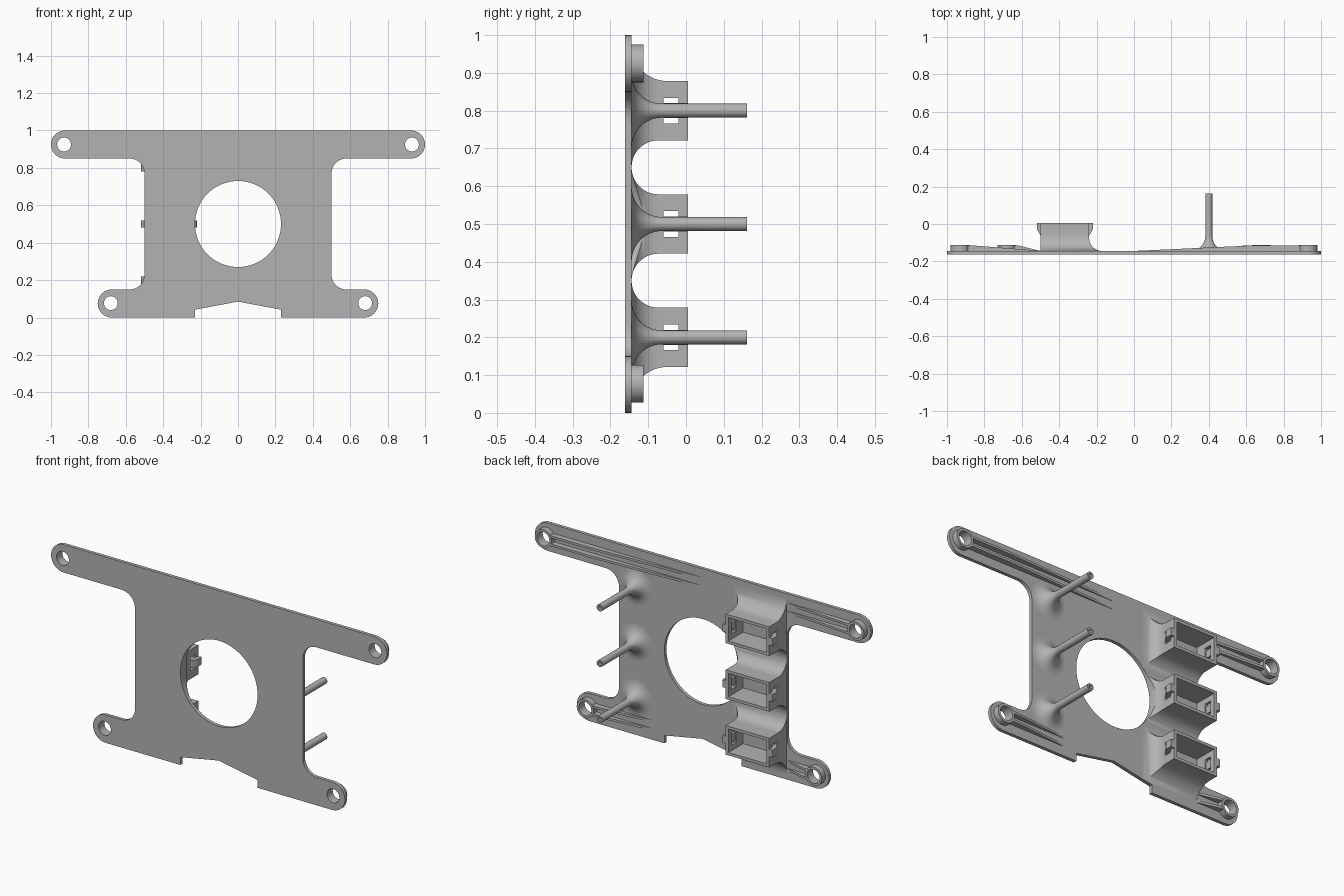
import bpy, bmesh
from math import sin, cos, pi, radians, sqrt

if "Cube" in bpy.data.objects:
    bpy.data.objects.remove(bpy.data.objects["Cube"], do_unlink=True)

BACK = -0.144          # rear face of the plate
BURIED = BACK - 0.004  # parts start slightly inside the plate
MOUTH = 0.005          # open end of the housings

grey = bpy.data.materials.new("plain_grey")
grey.use_nodes = True
grey.diffuse_color = (0.45, 0.45, 0.45, 1)
grey.node_tree.nodes["Principled BSDF"].inputs["Base Color"].default_value = (0.45, 0.45, 0.45, 1)


def select(ob):
    bpy.ops.object.select_all(action='DESELECT')
    ob.select_set(True)
    bpy.context.view_layer.objects.active = ob


def finish(name, bm, smooth=False):
    bmesh.ops.remove_doubles(bm, verts=bm.verts, dist=0.0001)
    bmesh.ops.recalc_face_normals(bm, faces=bm.faces)
    me = bpy.data.meshes.new(name)
    bm.to_mesh(me)
    bm.free()
    me.materials.append(grey)
    ob = bpy.data.objects.new(name, me)
    bpy.context.collection.objects.link(ob)
    if smooth:
        select(ob)
        bpy.ops.object.shade_smooth_by_angle(angle=radians(35))
    return ob


def arc(cx, cz, r, a0, a1, n=12):
    return [(cx + r * cos(radians(a0 + (a1 - a0) * i / n)),
             cz + r * sin(radians(a0 + (a1 - a0) * i / n))) for i in range(n + 1)]


def loft(bm, rings, caps=True, closed=False):
    rows = [[bm.verts.new(p) for p in ring] for ring in rings]
    pairs = list(zip(rows, rows[1:])) + ([(rows[-1], rows[0])] if closed else [])
    for a, b in pairs:
        for i in range(len(a)):
            j = (i + 1) % len(a)
            bm.faces.new((a[i], a[j], b[j], b[i]))
    if caps and not closed:
        bm.faces.new(rows[0])
        bm.faces.new(rows[-1])


def lathe(name, x, z, profile, closed=False, n=32):
    # Revolve (radius, y) points about an axis running front to back
    bm = bmesh.new()
    loft(bm, [[(x + r * cos(2 * pi * i / n), y, z + r * sin(2 * pi * i / n))
               for i in range(n)] for r, y in profile], closed=closed)
    return finish(name, bm, True)


def prism(name, pts, z0, z1):
    bm = bmesh.new()
    loft(bm, [[(x, y, z) for x, y in pts] for z in (z0, z1)])
    return finish(name, bm)


def box(name, x0, x1, y0, y1, z0, z1):
    return prism(name, [(x0, y0), (x1, y0), (x1, y1), (x0, y1)], z0, z1)


def sheet(name, loops, y0, y1):
    # Filled outline with holes, extruded from y0 to y1
    cu = bpy.data.curves.new(name, 'CURVE')
    cu.dimensions, cu.fill_mode, cu.extrude = '2D', 'BOTH', (y1 - y0) / 2
    for loop in loops:
        sp = cu.splines.new('POLY')
        sp.points.add(len(loop) - 1)
        for p, (x, z) in zip(sp.points, loop):
            p.co = (x, z, 0, 1)
        sp.use_cyclic_u = True
    ob = bpy.data.objects.new(name, cu)
    bpy.context.collection.objects.link(ob)
    select(ob)
    bpy.ops.object.convert(target='MESH')
    ob = bpy.context.object
    bm = bmesh.new()
    bm.from_mesh(ob.data)
    for v in bm.verts:
        x, z, d = v.co
        v.co = (x, (y0 + y1) / 2 - d, z)
    bpy.data.objects.remove(ob, do_unlink=True)
    return finish(name, bm, True)


def boolean(ob, cutter, op):
    m = ob.modifiers.new(op, 'BOOLEAN')
    m.operation, m.object, m.solver = op, cutter, 'EXACT'
    select(ob)
    bpy.ops.object.modifier_apply(modifier=m.name)


# Mounting plate: half outline from the notch peak round to the top, then mirrored
half = [(0, 0.085), (0.23, 0.042), (0.23, 0)]
half += arc(0.675, 0.075, 0.075, -90, 90, 20)
half += arc(0.58, 0.23, 0.08, 270, 180)
half += arc(0.58, 0.77, 0.08, 180, 90)
half += arc(0.925, 0.925, 0.075, -90, 90, 20)
outline = half + [(-x, z) for x, z in reversed(half) if x > 0]
opening = arc(0, 0.5, 0.23, 0, 360, 72)[:-1]
screws = [(s * x, z) for s in (1, -1) for x, z in ((0.93, 0.925), (0.68, 0.077))]
holes = [arc(x, z, 0.037, 0, 360, 32)[:-1] for x, z in screws]
sheet("mounting_plate", [outline, opening] + holes, -0.162, BACK)
clip = sheet("housing_clip", [outline, opening], -0.2, 0.1)
clip.hide_render = True

# Raised rings round the screw holes
for x, z in screws:
    lathe("screw_boss", x, z, [(0.037, BURIED), (0.05, BURIED), (0.05, -0.113), (0.037, -0.113)], True)

# Paired tapering ribs: screw index, x where the slope tops out, x where it ends
for k, top, end in ((0, 0.65, 0), (1, 0.6, 0.3), (2, -0.87, -0.49), (3, -0.62, -0.5)):
    x, z = screws[k]
    start = x - 0.04 if x > 0 else x + 0.04
    for side in (-0.022, 0.022):
        prism("arm_rib", [(start, BURIED), (start, -0.114), (top, -0.114), (end, BACK), (end, BURIED)],
              z + side - 0.006, z + side + 0.006)


def flare(y, r):
    # Widening of a concave fillet of radius r at depth y
    d = max(0, min(r, BACK + r - y))
    return r - sqrt(r * r - d * d)


# Pegs with flared feet and a small blind hole in the tip
for z in (0.2, 0.5, 0.8):
    foot = [(0.0185 + flare(BACK + 0.08 * (1 - cos(a)), 0.08), BACK + 0.08 * (1 - cos(a)))
            for a in [pi / 2 * i / 10 for i in range(11)]]
    lathe("peg", 0.4, z, [(foot[0][0], BURIED)] + foot +
          [(0.0185, 0.162), (0.009, 0.162), (0.009, 0.11)])

# Open housings with flared feet, side windows and clips
LEFT, RIGHT, TALL = -0.499, -0.24, 0.0785
for z, low, high in ((0.2, 0.094, 0.071), (0.5, 0.071, 0.071), (0.8, 0.071, 0.094)):
    depths = [BURIED] + [BACK + 0.094 * (1 - cos(pi / 2 * i / 14)) for i in range(15)] + [MOUTH]
    rings = []
    for y in depths:
        x1 = RIGHT + flare(y, 0.07)
        z0, z1 = z - TALL - flare(y, low), z + TALL + flare(y, high)
        rings.append([(LEFT, y, z0), (x1, y, z0), (x1, y, z1), (LEFT, y, z1)])
    bm = bmesh.new()
    loft(bm, rings)
    housing = finish("housing", bm)
    boolean(housing, clip, 'INTERSECT')
    for cutter in (box("cavity", LEFT + 0.016, RIGHT - 0.016, -0.12, 0.05, z - 0.063, z + 0.063),
                   box("window", -0.6, -0.1, -0.06, -0.02, z - 0.034, z + 0.034)):
        boolean(housing, cutter, 'DIFFERENCE')
        bpy.data.objects.remove(cutter, do_unlink=True)
    select(housing)
    bpy.ops.object.shade_smooth_by_angle(angle=radians(35))
    for wall, out in ((LEFT, -1), (RIGHT, 1)):
        prism("housing_clip_tab", [(wall - out * 0.012, MOUTH), (wall + out * 0.02, MOUTH),
                                   (wall + out * 0.02, -0.03), (wall, -0.062),
                                   (wall - out * 0.012, -0.062)], z - 0.02, z + 0.02)

bpy.data.objects.remove(clip, do_unlink=True)
